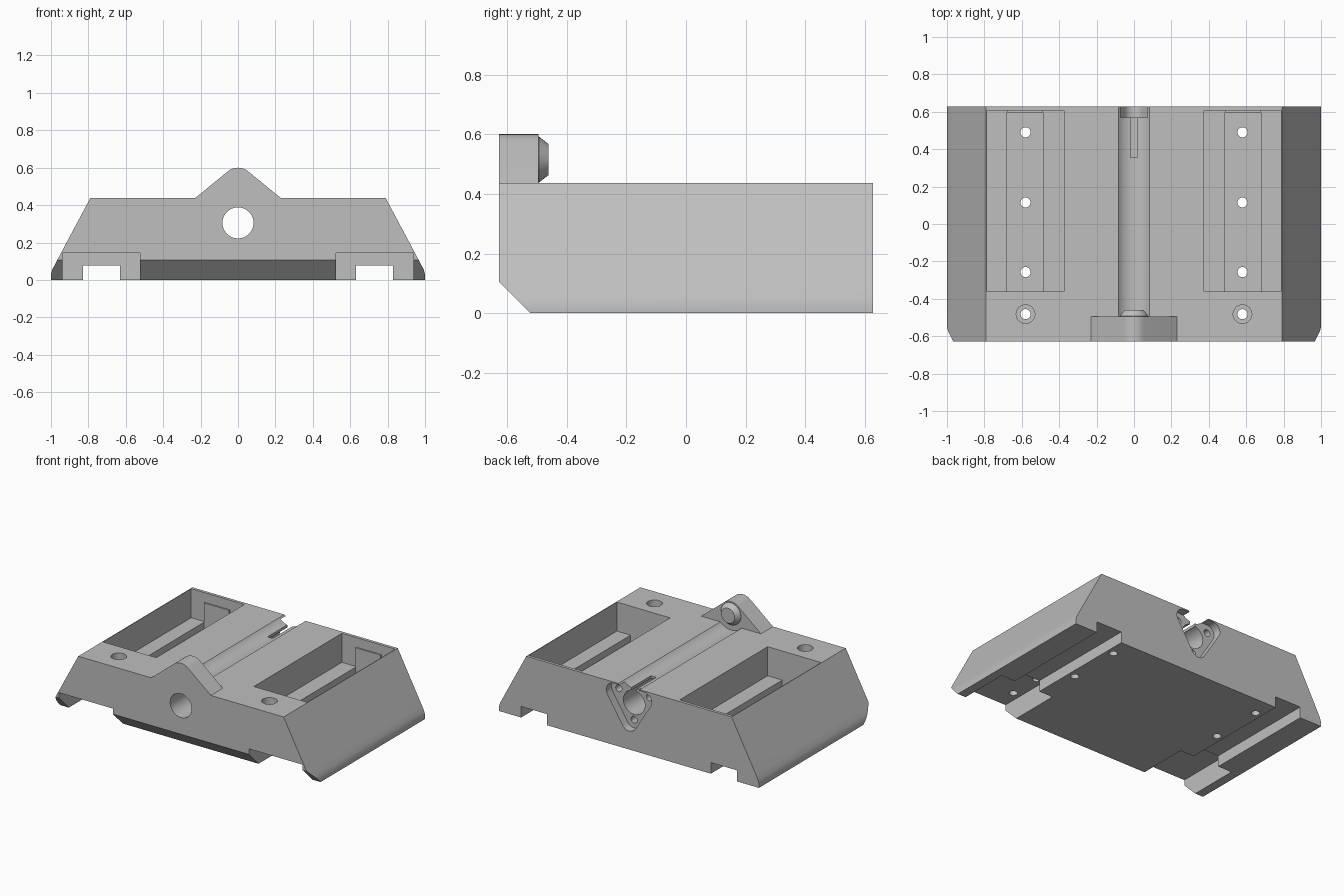
import bpy, bmesh
from math import sin, cos, radians, pi
from mathutils import Vector

cube = bpy.data.objects.get("Cube")
if cube:
    bpy.data.objects.remove(cube, do_unlink=True)

grey = bpy.data.materials.new("plain_grey")
grey.use_nodes = True
colour = (0.52, 0.52, 0.52, 1)
grey.diffuse_color = colour
grey.node_tree.nodes["Principled BSDF"].inputs["Base Color"].default_value = colour

# Maps a flat profile point and a depth to space, by extrusion axis
PLACE = {
    "x": lambda u, v, d: (d, u, v),
    "y": lambda u, v, d: (u, d, v),
    "z": lambda u, v, d: (u, v, d),
}


def loft(name, rings, axis):
    """Closed solid through (profile, depth) rings along an axis."""
    bm = bmesh.new()
    loops = [[bm.verts.new(PLACE[axis](u, v, d)) for u, v in pts] for pts, d in rings]
    bm.faces.new(loops[0])
    bm.faces.new(loops[-1])
    n = len(loops[0])
    for a, b in zip(loops, loops[1:]):
        for i in range(n):
            j = (i + 1) % n
            bm.faces.new((a[i], a[j], b[j], b[i]))
    bmesh.ops.recalc_face_normals(bm, faces=bm.faces)
    mesh = bpy.data.meshes.new(name)
    bm.to_mesh(mesh)
    bm.free()
    mesh.materials.append(grey)
    ob = bpy.data.objects.new(name, mesh)
    bpy.context.collection.objects.link(ob)
    return ob


def prism(name, pts, axis, start, end):
    return loft(name, [(pts, start), (pts, end)], axis)


def circle(u, v, r, n=32):
    return [(u + r * cos(2 * pi * i / n), v + r * sin(2 * pi * i / n)) for i in range(n)]


def arc(u, v, r, a, b, n=8):
    steps = [radians(a + (b - a) * i / n) for i in range(n + 1)]
    return [(u + r * cos(t), v + r * sin(t)) for t in steps]


def box(name, x, y, z):
    return prism(name, [(x[0], y[0]), (x[1], y[0]), (x[1], y[1]), (x[0], y[1])], "z", *z)


def combine(target, tool, operation="DIFFERENCE"):
    """Apply a boolean and discard the tool."""
    tool.hide_render = True
    mod = target.modifiers.new("shape", "BOOLEAN")
    mod.operation = operation
    mod.solver = "EXACT"
    mod.object = tool
    bpy.context.view_layer.objects.active = target
    bpy.ops.object.modifier_apply(modifier=mod.name)
    bpy.data.objects.remove(tool, do_unlink=True)


FRONT, BACK, TOP = -0.627, 0.627, 0.437
BORE_Z, ROD_Z = 0.305, 0.515

# Sloped block with slightly rounded lower sides
half = [(0.79, TOP), (0.975, 0.09), (0.993, 0.055), (1.0, 0.03), (1.0, 0)]
body = prism("slide_body", half + [(-x, z) for x, z in reversed(half)], "y", FRONT, BACK)

# Bevelled lower front edge
combine(body, prism("bevel_cutter", [(-0.8, 0.279), (-0.35, -0.171), (-0.8, -0.171)], "x", -1.2, 1.2))

# Rod groove along the top, and the peaked front support
combine(body, prism("groove_cutter", circle(0, ROD_Z, 0.113, 48), "y", -0.495, 0.8))
peak = [(0.23, TOP), *arc(0, ROD_Z, 0.085, 50, 130), (-0.23, TOP), (-0.2, 0.41), (0.2, 0.41)]
combine(body, prism("peak", peak, "y", FRONT, -0.495), "UNION")

# Long bore, and narrow slot opening into it at the back
combine(body, prism("bore_cutter", circle(0, BORE_Z, 0.083, 48), "y", -0.8, 0.8))
combine(body, box("slot_cutter", (-0.02, 0.02), (0.355, 0.7), (BORE_Z, 0.6)))

# Rounded triangular flange recess with three screw holes
screws = [(0.118, 0.372), (-0.118, 0.372), (0, 0.185)]
flange = []
for (x, z), a in zip(screws, (-30, 90, 210)):
    flange += arc(x, z, 0.057, a, a + 120)
# Corner arcs run anticlockwise: right, left, bottom
combine(body, prism("flange_cutter", flange, "y", 0.57, 0.8))
for x, z in screws:
    combine(body, prism("screw_cutter", circle(x, z, 0.024, 20), "y", 0.42, 0.7))

for s in (-1, 1):
    def span(a, b):
        return sorted((s * a, s * b))

    # Deep top pocket with sunken strip, and a thin pad on its back wall
    combine(body, box("pocket_cutter", span(0.375, 0.785), (-0.362, 0.606), (0.235, 0.6)))
    combine(body, box("strip_cutter", span(0.487, 0.68), (-0.362, 0.596), (0.19, 0.3)))
    combine(body, box("wall_pad", span(0.487, 0.68), (0.596, 0.612), (0.18, 0.37)), "UNION")

    # Underside rail channel and wider front relief
    combine(body, box("channel_cutter", span(0.63, 0.83), (-0.8, 0.8), (-0.1, 0.077)))
    combine(body, box("relief_cutter", span(0.523, 0.937), (-0.8, -0.17), (-0.1, 0.144)))

    # Through holes, and the counterbored front one
    for y in (-0.482, -0.257, 0.115, 0.49):
        combine(body, prism("hole_cutter", circle(s * 0.58, y, 0.027, 24), "z", -0.1, 0.6))
    combine(body, prism("counterbore_cutter", circle(s * 0.58, -0.482, 0.05), "z", 0.23, 0.6))

# Tapered rod stop on the back of the support
stop = loft("rod_stop", [(circle(0, ROD_Z, r), y) for r, y in
                         ((0.077, -0.51), (0.077, -0.493), (0.052, -0.461))], "y")

for ob in (body, stop):
    bpy.ops.object.select_all(action="DESELECT")
    ob.select_set(True)
    bpy.context.view_layer.objects.active = ob
    bpy.ops.object.shade_smooth_by_angle(angle=radians(25))
